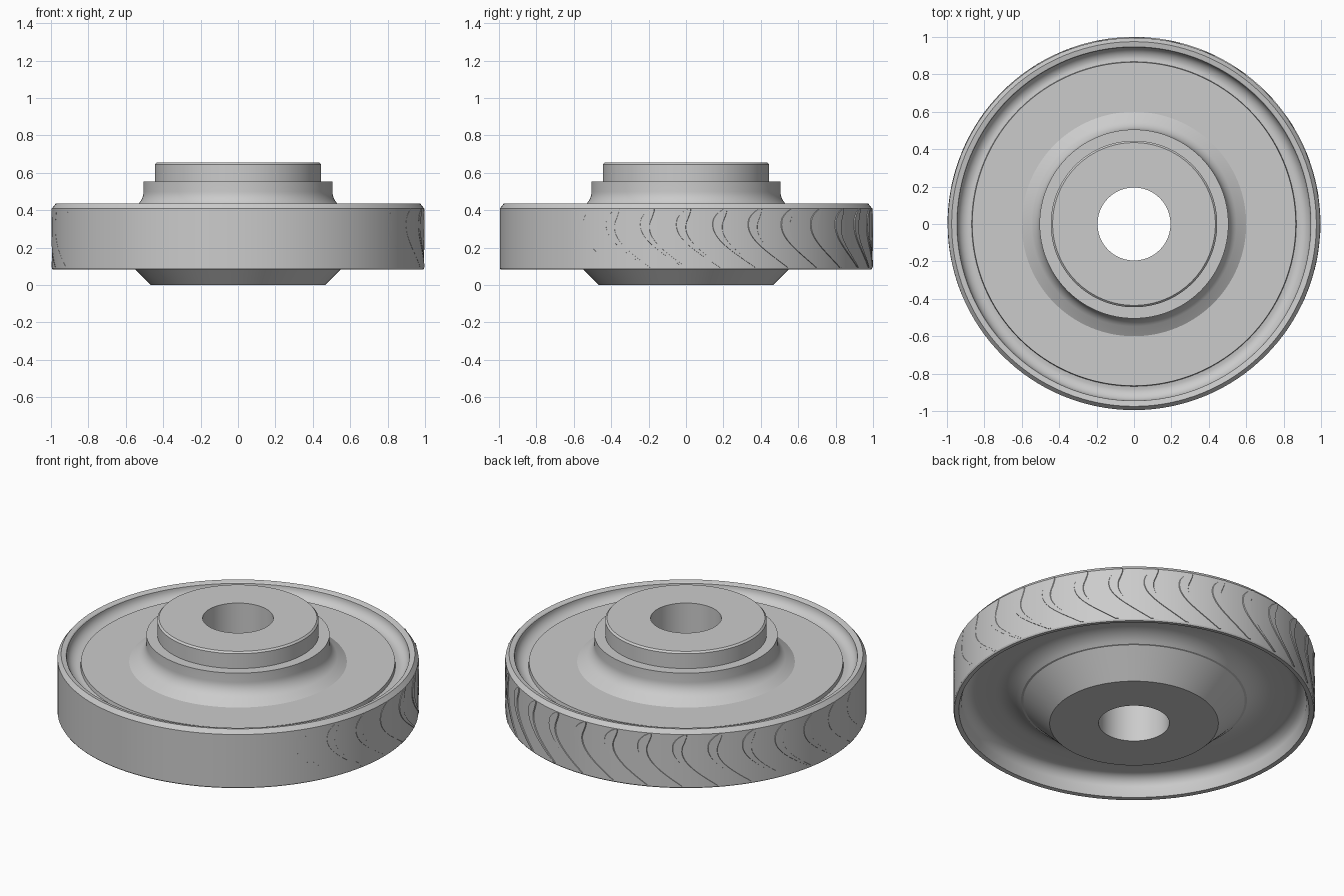
import bpy, bmesh
from math import sin, cos, pi, radians

cube = bpy.data.objects.get("Cube")
if cube:
    bpy.data.objects.remove(cube, do_unlink=True)

grey = bpy.data.materials.new("plain grey")
grey.use_nodes = True
grey.diffuse_color = (0.6, 0.6, 0.6, 1)
grey.node_tree.nodes["Principled BSDF"].inputs["Base Color"].default_value = (0.6, 0.6, 0.6, 1)


def finish(name, bm, angle):
    bmesh.ops.recalc_face_normals(bm, faces=bm.faces)
    mesh = bpy.data.meshes.new(name)
    bm.to_mesh(mesh)
    bm.free()
    mesh.materials.append(grey)
    obj = bpy.data.objects.new(name, mesh)
    bpy.context.collection.objects.link(obj)
    bpy.ops.object.select_all(action="DESELECT")
    obj.select_set(True)
    bpy.context.view_layer.objects.active = obj
    bpy.ops.object.shade_smooth_by_angle(angle=radians(angle))
    return obj


def arc(cr, cz, ar, az, start, end, n=8):
    """Elliptical fillet in the radius-height plane, angles in degrees."""
    steps = [radians(start + (end - start) * i / n) for i in range(n + 1)]
    return [(cr + ar * cos(t), cz + az * sin(t)) for t in steps]


# Wheel body: one closed profile turned around the z axis
profile = [(0.195, 0), (0.465, 0), (0.61, 0.145)]
profile += arc(0.757, 0.02, 0.19, 0.18, 135, 90)        # underside cone into web
profile += arc(0.88, 0.13, 0.07, 0.07, 90, 0)           # web into rim
profile += [(0.965, 0.085), (0.99, 0.082), (0.995, 0.09),
            (0.995, 0.41), (0.975, 0.435), (0.95, 0.43)]
profile += arc(0.885, 0.425, 0.06, 0.06, 0, -90)        # groove under the rim
profile += [(0.868, 0.368), (0.865, 0.39), (0.6, 0.39)]
profile += arc(0.605, 0.5, 0.1, 0.095, 235, 180)        # flare up to the hub
profile += [(0.505, 0.555), (0.445, 0.555), (0.445, 0.645),
            (0.435, 0.655), (0.195, 0.655)]

SEGMENTS = 128
bm = bmesh.new()
rings = [[bm.verts.new((r * cos(2 * pi * k / SEGMENTS), r * sin(2 * pi * k / SEGMENTS), z))
          for k in range(SEGMENTS)] for r, z in profile]
for a, b in zip(rings, rings[1:] + rings[:1]):
    for k in range(SEGMENTS):
        n = (k + 1) % SEGMENTS
        bm.faces.new((a[k], a[n], b[n], b[k]))
finish("wheel_body", bm, 25)

# Curved tread blades: rounded head at the top, tail sweeping down;
# their relief is strongest at the back and sinks into the rim at the front
BLADES, ROWS = 32, 18
bm = bmesh.new()
for i in range(BLADES):
    base = 2 * pi * i / BLADES + 0.02
    lift = 0.0015 + 0.0035 * sin(base + 0.1)
    if lift < -0.0008:
        continue
    rows = []
    for j in range(ROWS + 1):
        t = j / ROWS
        z = 0.41 - 0.315 * t
        middle = 0.17 * t ** 1.6 - 0.10 * sin(pi * t) * (1 - 0.4 * t)
        half = 0.04 * (1 - 0.78 * t) * min(1, (t / 0.16 + 0.03)) ** 0.5
        row = []
        for side, r in ((-1, 0.99), (-0.8, 0.995 + lift), (0, 0.995 + lift),
                        (0.8, 0.995 + lift), (1, 0.99)):
            a = base + middle + side * half
            row.append(bm.verts.new((r * cos(a), r * sin(a), z)))
        rows.append(row)
    for a, b in zip(rows, rows[1:]):
        for k in range(4):
            bm.faces.new((a[k], a[k + 1], b[k + 1], b[k]))
    bm.faces.new(rows[0])
    bm.faces.new(rows[-1])
    for a, b in zip(rows, rows[1:]):
        bm.faces.new((a[0], b[0], b[4], a[4]))
finish("tread_blades", bm, 30)
